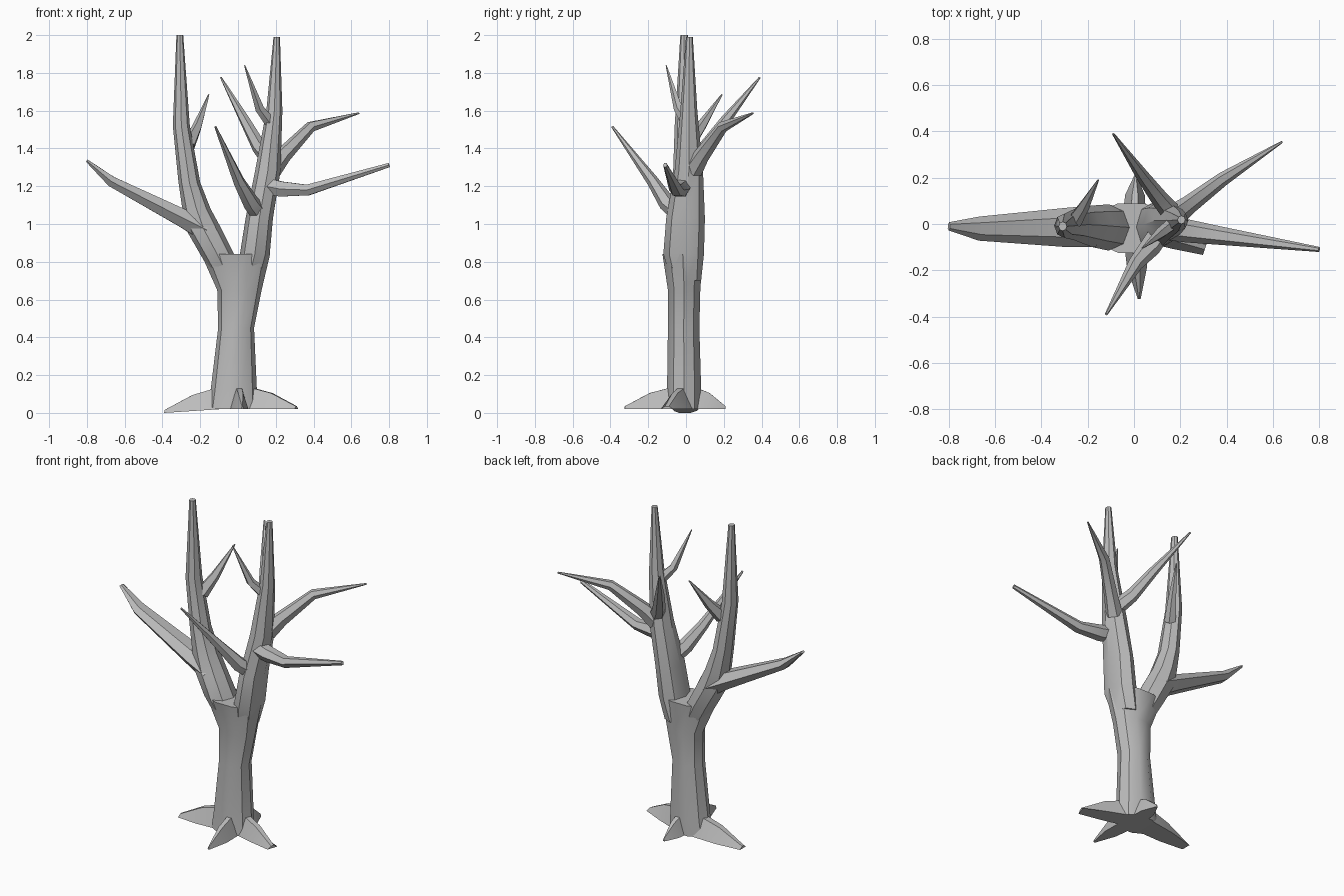
import bpy, bmesh, math
from mathutils import Vector

bark = bpy.data.materials.new("grey_bark")
bark.diffuse_color = (0.5, 0.5, 0.5, 1)


def skin(name, rings):
    """Bridge a list of vertex rings into a closed faceted tube."""
    bm = bmesh.new()
    vr = [[bm.verts.new(p) for p in ring] for ring in rings]
    n = len(vr[0])
    for a, b in zip(vr, vr[1:]):
        for i in range(n):
            j = (i + 1) % n
            bm.faces.new((a[i], a[j], b[j], b[i]))
    bm.faces.new(vr[0][::-1])
    bm.faces.new(vr[-1])
    bmesh.ops.recalc_face_normals(bm, faces=bm.faces)
    me = bpy.data.meshes.new(name)
    bm.to_mesh(me)
    bm.free()
    me.materials.append(bark)
    ob = bpy.data.objects.new(name, me)
    bpy.context.collection.objects.link(ob)
    bpy.context.view_layer.objects.active = ob
    ob.select_set(True)
    bpy.ops.object.shade_smooth_by_angle(angle=math.radians(35))
    ob.select_set(False)
    return ob


def stem(name, levels, n=8):
    """Upright limb: levels of (z, x_min, x_max, y_min, y_max)."""
    rings = []
    for z, x0, x1, y0, y1 in levels:
        ring = []
        for i in range(n):
            t = math.tau * i / n
            ring.append(((x0 + x1) / 2 + (x1 - x0) / 2 * math.cos(t),
                         (y0 + y1) / 2 + (y1 - y0) / 2 * math.sin(t), z))
        rings.append(ring)
    return skin(name, rings)


def branch(name, path, n=6):
    """Tapered branch: path of (x, y, z, half_width, half_height)."""
    pts = [Vector(p[:3]) for p in path]
    rings = []
    for k, p in enumerate(path):
        d = (pts[min(k + 1, len(pts) - 1)] - pts[max(k - 1, 0)]).normalized()
        side = d.cross(Vector((0, 0, 1))).normalized()
        up = side.cross(d)
        rings.append([pts[k] + side * p[3] * math.cos(math.tau * i / n)
                      + up * p[4] * math.sin(math.tau * i / n) for i in range(n)])
    return skin(name, rings)


# trunk and the two main limbs
stem("trunk", [
    (0.02, -0.16, 0.105, -0.11, 0.085),
    (0.12, -0.145, 0.10, -0.105, 0.085),
    (0.45, -0.105, 0.085, -0.10, 0.075),
    (0.65, -0.11, 0.125, -0.10, 0.08),
    (0.84, -0.195, 0.17, -0.13, 0.095)], 10)
stem("left_limb", [
    (0.72, -0.13, 0.03, -0.09, 0.07),
    (0.84, -0.20, -0.02, -0.115, 0.085),
    (0.97, -0.275, -0.085, -0.10, 0.08),
    (1.08, -0.295, -0.145, -0.085, 0.075),
    (1.22, -0.315, -0.20, -0.07, 0.065),
    (1.52, -0.345, -0.255, -0.06, 0.045),
    (2.00, -0.326, -0.29, -0.03, 0.01)])
stem("right_limb", [
    (0.70, -0.02, 0.13, -0.08, 0.08),
    (0.84, 0.01, 0.168, -0.12, 0.095),
    (1.03, 0.04, 0.185, -0.105, 0.10),
    (1.28, 0.09, 0.225, -0.06, 0.09),
    (1.60, 0.15, 0.235, -0.03, 0.06),
    (1.99, 0.188, 0.222, 0.0, 0.036)])

# side branches
branch("left_branch", [
    (-0.17, -0.01, 0.97, 0.09, 0.07), (-0.29, -0.015, 1.03, 0.085, 0.055),
    (-0.67, -0.02, 1.225, 0.052, 0.032), (-0.80, -0.01, 1.335, 0.018, 0.008)])
branch("left_twig", [
    (-0.26, 0.01, 1.42, 0.035, 0.045), (-0.215, 0.08, 1.515, 0.025, 0.03),
    (-0.155, 0.19, 1.685, 0.004, 0.004)], 5)
branch("front_branch", [
    (0.11, -0.04, 1.06, 0.045, 0.05), (0.07, -0.10, 1.11, 0.045, 0.045),
    (0.005, -0.175, 1.225, 0.032, 0.032), (-0.12, -0.39, 1.515, 0.006, 0.006)])
branch("back_right_branch", [
    (0.18, 0.04, 1.29, 0.05, 0.055), (0.24, 0.085, 1.365, 0.04, 0.045),
    (0.385, 0.195, 1.515, 0.03, 0.03), (0.64, 0.355, 1.587, 0.005, 0.005)])
branch("right_branch", [
    (0.15, -0.02, 1.20, 0.05, 0.05), (0.23, -0.03, 1.185, 0.05, 0.046),
    (0.37, -0.05, 1.18, 0.04, 0.033), (0.80, -0.11, 1.312, 0.011, 0.013)])
branch("back_branch", [
    (0.17, 0.04, 1.34, 0.045, 0.05), (0.11, 0.11, 1.41, 0.038, 0.04),
    (0.035, 0.21, 1.55, 0.028, 0.028), (-0.09, 0.39, 1.775, 0.005, 0.005)])
branch("upper_twig", [
    (0.18, 0.01, 1.53, 0.03, 0.035), (0.115, -0.04, 1.61, 0.025, 0.025),
    (0.035, -0.105, 1.84, 0.003, 0.003)], 5)


def root(name, ang, start, end, tip_z, w, tip_w):
    """Wedge root: ridged triangular section running out and down."""
    d = Vector((math.cos(ang), math.sin(ang), 0))
    s = Vector((-d.y, d.x, 0))
    rings = []
    for f, hw, h in ((0, w, 0.12), (0.5, w * 0.85, 0.085), (1, tip_w, 0.015)):
        c = d * (start + (end - start) * f)
        z0 = 0.02 + (tip_z - 0.02) * f
        rings.append([c + s * hw + Vector((0, 0, z0)),
                      c + s * hw * 0.3 + Vector((0, 0, z0 + h)),
                      c - s * hw * 0.3 + Vector((0, 0, z0 + h)),
                      c - s * hw + Vector((0, 0, z0))])
    skin(name, rings)


# roots
root("left_root", math.radians(181), 0.09, 0.39, 0.0, 0.07, 0.03)
root("right_root", math.radians(-18), 0.05, 0.325, 0.02, 0.06, 0.035)
root("front_root", math.radians(-86), 0.06, 0.325, 0.02, 0.05, 0.006)
root("back_root", math.radians(88), 0.04, 0.21, 0.02, 0.05, 0.006)
